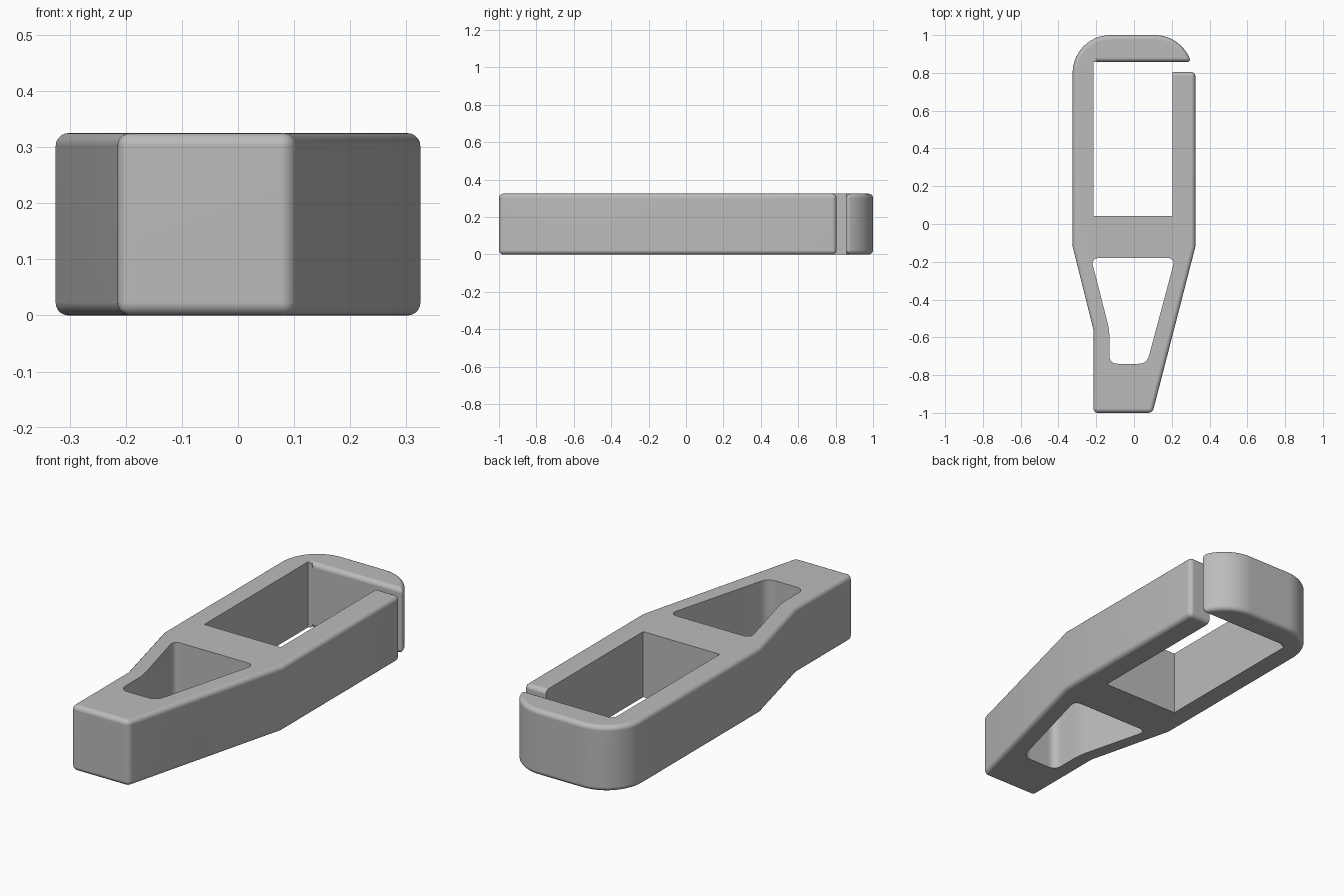
import bpy, bmesh, math
from mathutils import Vector

cube = bpy.data.objects.get("Cube")
if cube:
    bpy.data.objects.remove(cube)

HEIGHT = 0.325
ROUND = 0.023


def arc(cx, cy, r, start, end, steps):
    """Points along a circular arc, angles in degrees."""
    angles = [math.radians(start + (end - start) * i / steps) for i in range(steps + 1)]
    return [(cx + r * math.cos(a), cy + r * math.sin(a)) for a in angles]


def fillet(corners, r, steps=6):
    """Round every corner of a polygon with quadratic blends."""
    out = []
    for i, c in enumerate(corners):
        p, n = Vector(corners[i - 1]), Vector(corners[(i + 1) % len(corners)])
        c = Vector(c)
        a, b = c + (p - c).normalized() * r, c + (n - c).normalized() * r
        for k in range(steps + 1):
            t = k / steps
            out.append(tuple(a * (1 - t) ** 2 + c * 2 * t * (1 - t) + b * t ** 2))
    return out


def prism(name, outline, z0, z1, rounded=None):
    """Extrude an outline; optionally round its rims and listed upright corners."""
    bm = bmesh.new()
    base = bm.faces.new([bm.verts.new((x, y, z0)) for x, y in outline])
    top = bmesh.ops.extrude_face_region(bm, geom=[base], use_keep_orig=True)
    verts = [v for v in top["geom"] if isinstance(v, bmesh.types.BMVert)]
    bmesh.ops.translate(bm, verts=verts, vec=(0, 0, z1 - z0))
    bmesh.ops.recalc_face_normals(bm, faces=bm.faces)
    if rounded is not None:
        def chosen(e):
            a, b = (v.co for v in e.verts)
            if abs(a.z - b.z) < 1e-5:
                return True
            return any((a.xy - Vector(c)).length < 1e-4 for c in rounded)
        bmesh.ops.bevel(bm, geom=[e for e in bm.edges if chosen(e)], offset=ROUND,
                        segments=5, profile=0.5, affect='EDGES', clamp_overlap=False)
    mesh = bpy.data.meshes.new(name)
    bm.to_mesh(mesh)
    bm.free()
    obj = bpy.data.objects.new(name, mesh)
    bpy.context.collection.objects.link(obj)
    return obj


# Body outline: nose, sides, curved back, hook and the slot beside the arm tip
nose = [(-0.215, -1), (0.098, -1)]
arm_tip = (0.325, 0.805)
hook_tip = (0.303, 0.858)
outline = nose + [(0.325, -0.12), arm_tip, (-0.19, 0.805), (-0.19, 0.858), hook_tip]
outline += arc(0.11, 0.8, 0.2, 30, 90, 10)
outline += arc(-0.125, 0.8, 0.2, 90, 180, 14)
outline += [(-0.325, -0.12), (-0.215, -0.56)]
body = prism("clip_body", outline, 0, HEIGHT, nose + [arm_tip, hook_tip])

# Openings: square-cornered window and tapered rounded hole
window = [(-0.215, 0.043), (0.205, 0.043), (0.205, 0.8575), (-0.215, 0.8575)]
taper = fillet([(-0.228, -0.18), (-0.13, -0.56), (-0.13, -0.74),
                (0.068, -0.74), (0.218, -0.18)], 0.045)
bpy.context.view_layer.objects.active = body
for name, shape in (("window_cutter", window), ("taper_cutter", taper)):
    cutter = prism(name, shape, -0.1, HEIGHT + 0.1)
    cutter.hide_render = True
    cut = body.modifiers.new(name, 'BOOLEAN')
    cut.operation, cut.solver, cut.object = 'DIFFERENCE', 'EXACT', cutter
    bpy.ops.object.modifier_apply(modifier=name)
    bpy.data.objects.remove(cutter)

# Plain grey finish
grey = bpy.data.materials.new("plain_grey")
grey.use_nodes = True
colour = (0.5, 0.5, 0.5, 1)
grey.diffuse_color = colour
grey.node_tree.nodes["Principled BSDF"].inputs["Base Color"].default_value = colour
body.data.materials.clear()
body.data.materials.append(grey)

# Smooth the rounded rims, keep the opening edges crisp
bpy.ops.object.select_all(action='DESELECT')
body.select_set(True)
bpy.ops.object.shade_smooth_by_angle(angle=math.radians(32))
normals = body.modifiers.new("even_shading", 'WEIGHTED_NORMAL')
normals.keep_sharp = True
